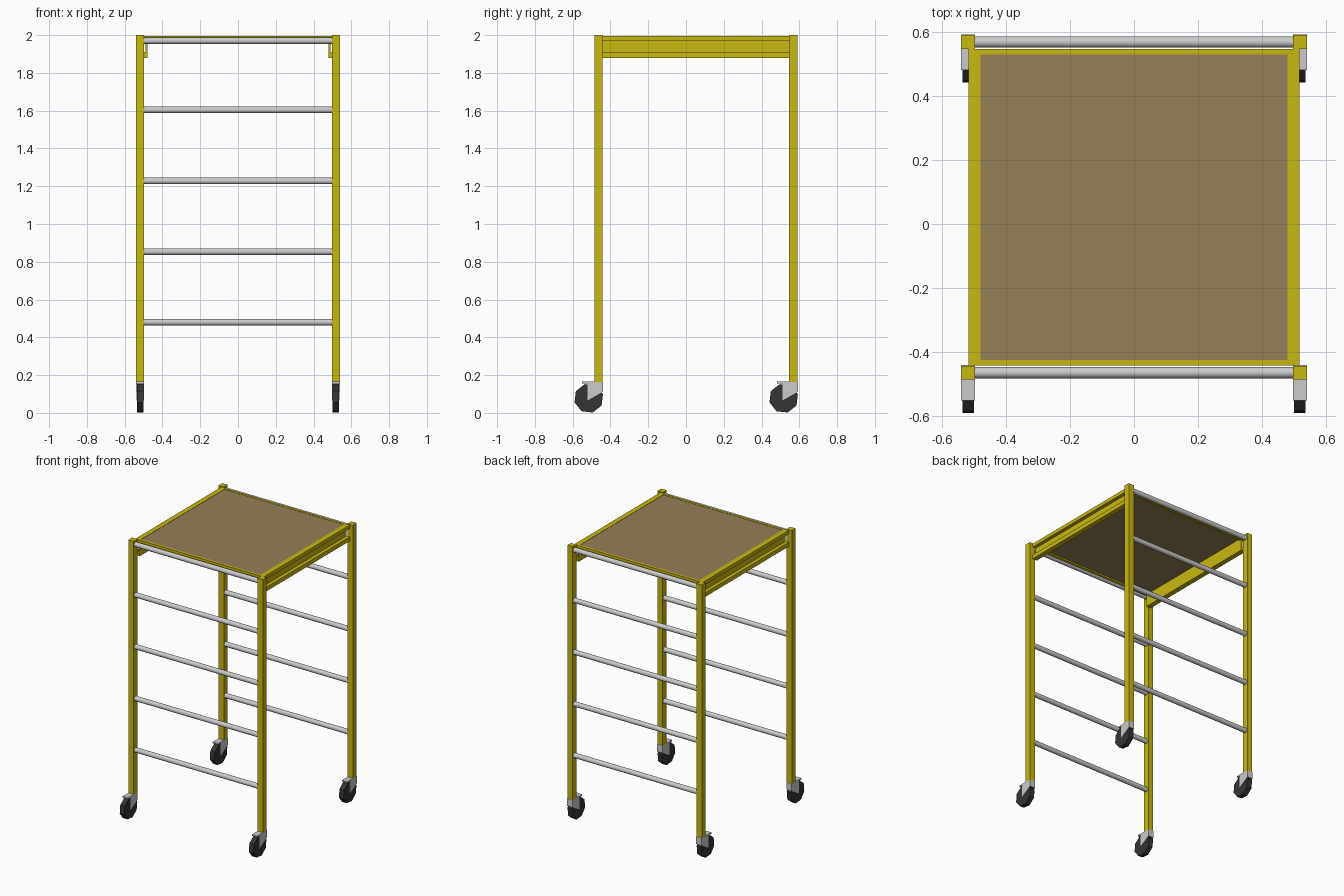
import bpy, bmesh, math
from mathutils import Matrix

if "Cube" in bpy.data.objects:
    bpy.data.objects.remove(bpy.data.objects["Cube"])


def material(name, rgb):
    m = bpy.data.materials.new(name)
    m.diffuse_color = (*rgb, 1)
    m.use_nodes = True
    m.node_tree.nodes["Principled BSDF"].inputs["Base Color"].default_value = m.diffuse_color
    return m


YELLOW = material("yellow_paint", (0.58, 0.48, 0.006))
WOOD = material("plywood", (0.30, 0.22, 0.10))
RUBBER = material("rubber", (0.035, 0.035, 0.035))


def finish(name, bm, mat=None):
    bmesh.ops.recalc_face_normals(bm, faces=bm.faces)
    me = bpy.data.meshes.new(name)
    bm.to_mesh(me)
    bm.free()
    ob = bpy.data.objects.new(name, me)
    bpy.context.collection.objects.link(ob)
    if mat:
        me.materials.append(mat)
    return ob


def add_box(bm, x0, x1, y0, y1, z0, z1):
    m = Matrix.Translation(((x0 + x1) / 2, (y0 + y1) / 2, (z0 + z1) / 2))
    bmesh.ops.create_cube(bm, size=1, matrix=m @ Matrix.Diagonal((x1 - x0, y1 - y0, z1 - z0, 1)))


def box(name, mat, *dims):
    bm = bmesh.new()
    add_box(bm, *dims)
    return finish(name, bm, mat)


def add_prism(bm, points, axis, a, b):
    """Extrude a 2D outline along x (points are y,z) or y (points are x,z)."""
    place = (lambda p, t: (t, *p)) if axis == "x" else (lambda p, t: (p[0], t, p[1]))
    f = bm.faces.new([bm.verts.new(place(p, a)) for p in points])
    new = bmesh.ops.extrude_face_region(bm, geom=[f])["geom"]
    move = (b - a, 0, 0) if axis == "x" else (0, b - a, 0)
    bmesh.ops.translate(bm, vec=move, verts=[v for v in new if isinstance(v, bmesh.types.BMVert)])


POST_X, HALF = 0.518, 0.0215
ENDS = {"front": -0.464, "back": 0.568}
DECK_Y0, DECK_Y1 = -0.442, 0.546


def caster(label, x, y):
    # Octagonal wheel
    wy, wz, r = y - 0.051, 0.077, 0.078
    ring = [(wy + r * math.cos(math.radians(-74 + 45 * k)),
             wz + r * math.sin(math.radians(-74 + 45 * k))) for k in range(8)]
    bm = bmesh.new()
    add_prism(bm, ring, "x", x - 0.018, x + 0.018)
    finish(label + "_wheel", bm, RUBBER)
    # Fork: top plate, rear plate and two tapered cheeks
    bm = bmesh.new()
    add_box(bm, x - 0.0215, x + 0.0215, y - 0.087, y + 0.024, 0.155, 0.165)
    add_box(bm, x - 0.0215, x + 0.0215, y + 0.020, y + 0.024, 0.112, 0.16)
    cheek = [(y - 0.058, 0.158), (y + 0.024, 0.158), (y + 0.024, 0.112), (y - 0.058, 0.065)]
    for s in (-1, 1):
        add_prism(bm, cheek, "x", x + s * 0.0185, x + s * 0.0215)
    finish(label + "_caster_fork", bm)


for end, y in ENDS.items():
    # Corner posts on casters
    for side, s in (("left", -1), ("right", 1)):
        x = s * POST_X
        box(f"{end}_{side}_post", YELLOW, x - HALF, x + HALF, y - HALF, y + HALF, 0.163, 2.0)
        caster(f"{end}_{side}", x, y)
    # Ladder rungs
    for i, z in enumerate((0.48, 0.853, 1.228, 1.604, 1.97)):
        bm = bmesh.new()
        bmesh.ops.create_cone(bm, cap_ends=True, segments=24, radius1=0.0175, radius2=0.0175,
                              depth=1.0, matrix=Matrix.Translation((0, y, z)) @ Matrix.Rotation(math.pi / 2, 4, "Y"))
        rung = finish(f"{end}_rung_{i + 1}", bm)
        for f in rung.data.polygons:
            f.use_smooth = len(f.vertices) == 4

# Side rails: channels open to the outside
for side, s in (("left", -1), ("right", 1)):
    c = [(0.479, 1.88), (0.516, 1.88), (0.516, 1.91), (0.49, 1.91),
         (0.49, 1.97), (0.516, 1.97), (0.516, 1.996), (0.479, 1.996)]
    bm = bmesh.new()
    add_prism(bm, [(s * px, pz) for px, pz in c], "y", DECK_Y0, DECK_Y1)
    finish(side + "_side_rail", bm, YELLOW)

# Deck edge strips and plywood deck
box("front_deck_edge", YELLOW, -0.48, 0.48, DECK_Y0, DECK_Y0 + 0.017, 1.962, 1.996)
box("back_deck_edge", YELLOW, -0.48, 0.48, DECK_Y1 - 0.017, DECK_Y1, 1.962, 1.996)
box("deck", WOOD, -0.48, 0.48, DECK_Y0 + 0.016, DECK_Y1 - 0.016, 1.972, 1.994)
